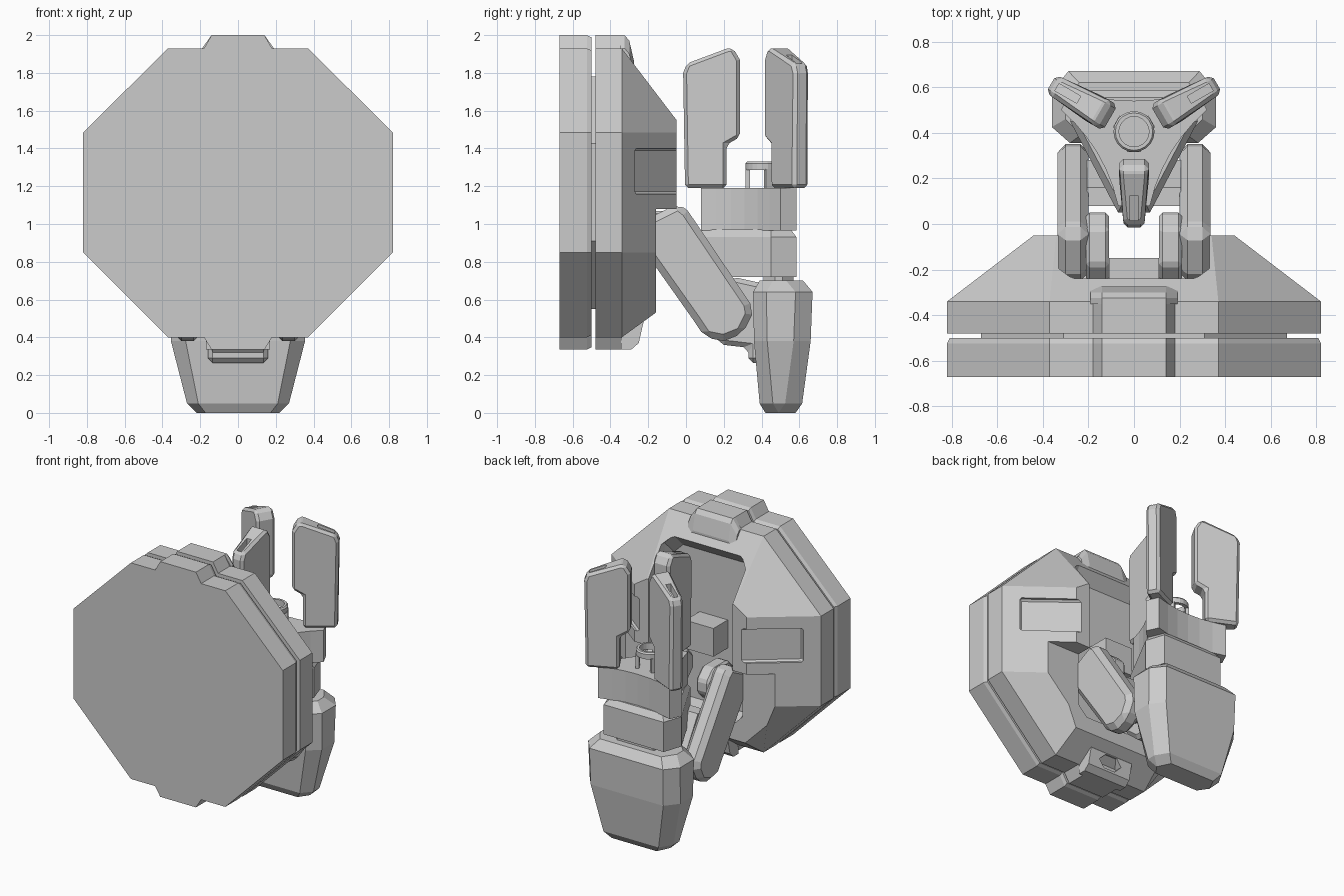
import bpy, bmesh, math
from mathutils import Matrix

if "Cube" in bpy.data.objects:
    bpy.data.objects.remove(bpy.data.objects["Cube"])

grey = bpy.data.materials.new("light_grey")
grey.use_nodes = True
grey.diffuse_color = (0.6, 0.6, 0.6, 1)
grey.node_tree.nodes["Principled BSDF"].inputs["Base Color"].default_value = (0.6, 0.6, 0.6, 1)


def place(axis, d, u, v):
    return {"x": (d, u, v), "y": (u, d, v), "z": (u, v, d)}[axis]


def loft(name, axis, sections, bevel=0.0):
    """Join rings of 2D points placed at depths along an axis."""
    bm = bmesh.new()
    rings = [[bm.verts.new(place(axis, d, u, v)) for u, v in pts] for d, pts in sections]
    n = len(rings[0])
    for a, b in zip(rings, rings[1:]):
        for i in range(n):
            j = (i + 1) % n
            bm.faces.new((a[i], a[j], b[j], b[i]))
    bm.faces.new(rings[0])
    bm.faces.new(rings[-1])
    bmesh.ops.recalc_face_normals(bm, faces=bm.faces)
    mesh = bpy.data.meshes.new(name)
    bm.to_mesh(mesh)
    bm.free()
    mesh.materials.append(grey)
    ob = bpy.data.objects.new(name, mesh)
    bpy.context.collection.objects.link(ob)
    if bevel:
        mod = ob.modifiers.new("edge_bevel", "BEVEL")
        mod.width, mod.segments, mod.limit_method = bevel, 1, "ANGLE"
        mod.angle_limit = math.radians(40)
    return ob


def prism(name, axis, pts, a, b, bevel=0.0):
    return loft(name, axis, [(a, pts), (b, pts)], bevel)


def cut(ob, cutter):
    """Subtract a cutter for good and discard it."""
    mod = ob.modifiers.new("cut", "BOOLEAN")
    mod.operation, mod.solver, mod.object = "DIFFERENCE", "EXACT", cutter
    bpy.context.view_layer.update()
    mesh = bpy.data.meshes.new_from_object(ob.evaluated_get(bpy.context.evaluated_depsgraph_get()))
    ob.modifiers.clear()
    ob.data = mesh
    bpy.data.objects.remove(cutter)


def rect(u0, u1, v0, v1, c=0.0):
    if not c:
        return [(u0, v0), (u1, v0), (u1, v1), (u0, v1)]
    return [(u0 + c, v0), (u1 - c, v0), (u1, v0 + c), (u1, v1 - c),
            (u1 - c, v1), (u0 + c, v1), (u0, v1 - c), (u0, v0 + c)]


def mirrored(half):
    return half + [(-u, v) for u, v in reversed(half)]


# Large octagonal shield: two tabbed plates with a thin core between
def octagon(inset=0.0):
    return mirrored([(0.37 - inset * 0.4, 0.40 + inset), (0.82 - inset, 0.85 + inset * 0.4),
                     (0.82 - inset, 1.485 - inset * 0.4), (0.37 - inset * 0.4, 1.93 - inset)])


def tabbed(s=0.0):
    return mirrored([(0.14, 0.335 + s), (0.18, 0.40 + s), (0.37, 0.40 + s), (0.82 - s, 0.85),
                     (0.82 - s, 1.485), (0.37, 1.93 - s), (0.18, 1.93 - s), (0.14, 2.0 - s)])


loft("front_plate", "y", [(-0.67, tabbed()), (-0.525, tabbed()), (-0.50, tabbed(0.012))])
prism("plate_core", "y", octagon(0.15), -0.51, -0.47)
prism("rear_plate", "y", tabbed(), -0.48, -0.34)

# Tapered rear housing with a cavity, a stepped lower rim and side recesses
back = mirrored([(0.34, 0.61), (0.44, 0.85), (0.44, 1.485), (0.34, 1.55)])
housing = loft("rear_housing", "y", [(-0.36, octagon(0.01)), (-0.34, octagon()), (-0.05, back)])
cut(housing, prism("rim_cutter", "x", rect(-0.16, 0.2, 0.2, 1.08), -1, 1))
cut(housing, loft("cavity_cutter", "y", [(-0.31, rect(-0.31, 0.31, 0.66, 1.72, 0.07)),
                                         (-0.23, rect(-0.33, 0.33, 0.64, 1.81, 0.07)),
                                         (0.2, rect(-0.33, 0.33, 0.64, 1.81, 0.07))]))
for s in (1, -1):
    slot = [(s * x, y) for x, y in ((0.71, -0.294), (0.75, -0.246), (0.43, 0.02), (0.38, -0.035))]
    cut(housing, prism("slot_cutter", "z", slot, 1.16, 1.40, 0.012))
prism("cavity_block", "y", rect(-0.11, 0.11, 1.08, 1.28), -0.32, -0.15)


# Upper and lower housing tabs
def tab(top):
    return mirrored([(0.19, 1.78), (0.19, top - 0.07), (0.14, top)])


loft("upper_tab", "y", [(-0.35, tab(2.0)), (-0.325, tab(2.0)), (-0.30, tab(1.97)), (-0.275, tab(1.86))])
lower_tab = prism("lower_tab", "x", [(-0.345, 0.45), (-0.345, 0.335), (-0.29, 0.335), (-0.25, 0.37),
                                     (-0.225, 0.48), (-0.26, 0.54)], -0.17, 0.17)
hexagon = [(0.09 * math.cos(i * math.pi / 3), 0.43 + 0.052 * math.sin(i * math.pi / 3)) for i in range(6)]
cut(lower_tab, prism("socket_cutter", "y", hexagon, -0.29, -0.1))

# Twin diagonal arms with their pivots and elbow joints
arm = [(-0.25, 0.97), (-0.22, 1.02), (-0.04, 1.11), (0.01, 1.07), (0.34, 0.58), (0.35, 0.52),
       (0.30, 0.42), (0.20, 0.38), (0.10, 0.40), (0.04, 0.49), (-0.25, 0.90)]
joint = [(0.08, 0.82), (0.08, 0.52), (0.28, 0.44), (0.28, 0.62), (0.16, 0.82)]
for side, s in (("left", 1), ("right", -1)):
    prism(side + "_arm", "x", arm, s * 0.20, s * 0.335, 0.035)
    prism(side + "_arm_pivot", "x", rect(-0.25, 0.05, 0.84, 1.07, 0.07), s * 0.11, s * 0.21, 0.015)
prism("elbow_joint", "x", joint, -0.205, 0.205)

# Central linkage between arms and base
prism("elbow_block", "x", [(0.08, 0.62), (0.08, 0.46), (0.20, 0.36), (0.33, 0.345), (0.33, 0.265),
                           (0.40, 0.265), (0.52, 0.66), (0.25, 0.72)], -0.16, 0.16, 0.025)
prism("neck", "z", rect(-0.20, 0.20, 0.41, 0.57, 0.06), 0.60, 0.76)


# Faceted lower grip block, tapering to its foot
def grip(w, y0, y1):
    return mirrored([(w * 0.78, y0), (w, y0 + 0.07), (w, y1 - 0.09), (w * 0.8, y1)])


loft("lower_grip", "z", [(0, grip(0.22, 0.42, 0.58)), (0.05, grip(0.27, 0.39, 0.615)),
                         (0.38, grip(0.355, 0.36, 0.66)), (0.64, grip(0.36, 0.355, 0.67)),
                         (0.70, grip(0.30, 0.39, 0.62))])


# Three-cornered wrist block and concave finger plate
def wrist(s):
    return mirrored([(0.07 - s / 2, 0.05 + s), (0.28 - s, 0.45), (0.235 - s, 0.585 - s)])


loft("wrist_block", "z", [(0.72, wrist(0)), (0.93, wrist(0)), (0.97, wrist(0.03))])


def arc(a, b, sag_x, sag_y, steps=6):
    """Points from a to b, sagging towards the middle of the plate."""
    out = []
    for i in range(steps + 1):
        t = i / steps
        k = 4 * t * (1 - t)
        out.append((a[0] + (b[0] - a[0]) * t + sag_x * k, a[1] + (b[1] - a[1]) * t + sag_y * k))
    return out


side = arc((0.07, 0.08), (0.32, 0.50), -0.035, 0.02)
rear = arc((0.28, 0.585), (-0.28, 0.585), 0, -0.045)
prism("finger_plate", "z", side + rear + [(-x, y) for x, y in reversed(side)], 0.965, 1.19)

# Open hub ring standing on three posts
HUB = 0.405


def circle(r):
    return [(r * math.cos(i * math.tau / 20), HUB + r * math.sin(i * math.tau / 20)) for i in range(20)]


ring = loft("hub_ring", "z", [(1.285, circle(0.09)), (1.32, circle(0.09)), (1.33, circle(0.082))])
cut(ring, prism("ring_cutter", "z", circle(0.066), 1.2, 1.4))

# Three upright fingers, each with a slit on its sloped tip
profile = [(-0.41, 1.19), (-0.42, 1.80), (-0.40, 1.85), (-0.185, 1.93), (-0.155, 1.93),
           (-0.12, 1.87), (-0.12, 1.46), (-0.19, 1.42), (-0.19, 1.19)]
slit = [(-0.39, 1.80), (-0.28, 1.84), (-0.28, 1.98), (-0.39, 1.98)]
for k, name in enumerate(("front", "left", "right")):
    finger = prism(name + "_finger", "x", profile, -0.065, 0.065, 0.018)
    for v in finger.data.vertices:
        if v.co.y < -0.3:
            v.co.x *= 0.7
    cut(finger, prism("slit_cutter", "x", slit, -0.018, 0.018))
    post = prism(name + "_hub_post", "z", rect(-0.03, 0.03, -0.09, -0.066), 1.18, 1.29)
    for ob in (finger, post):
        ob.matrix_world = Matrix.Translation((0, HUB, 0)) @ Matrix.Rotation(k * math.tau / 3, 4, "Z")
